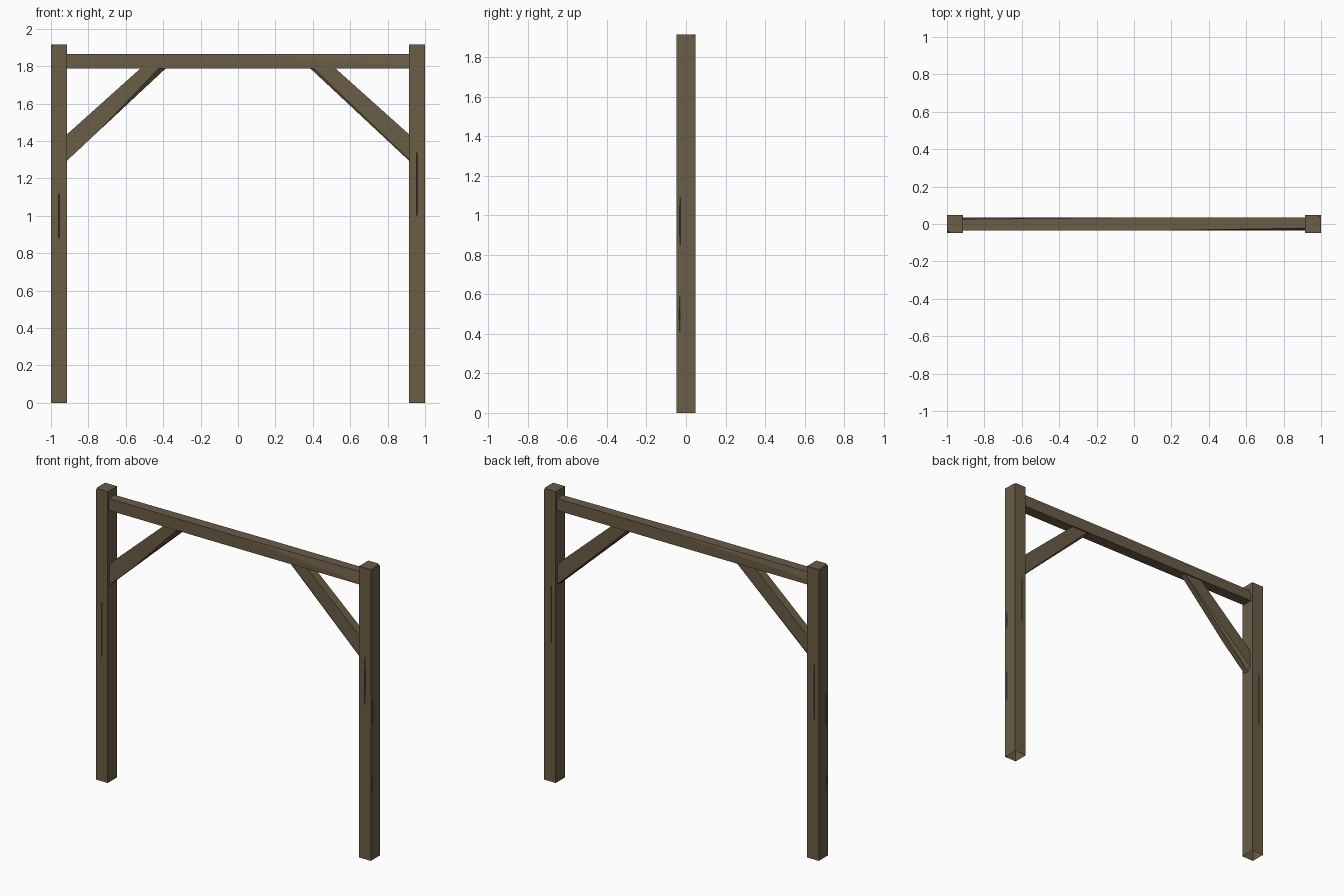
import bpy, bmesh
from mathutils import Vector, Matrix

if "Cube" in bpy.data.objects:
    bpy.data.objects.remove(bpy.data.objects["Cube"])

wood = bpy.data.materials.new("weathered_brown_wood")
wood.diffuse_color = (0.145, 0.107, 0.062, 1)
wood.use_nodes = True
wood.node_tree.nodes["Principled BSDF"].inputs["Base Color"].default_value = wood.diffuse_color


def prism(profile, y0, y1):
    """Extrude an x/z outline along y."""
    bm = bmesh.new()
    f = bm.faces.new([bm.verts.new((x, y0, z)) for x, z in profile])
    r = bmesh.ops.extrude_face_region(bm, geom=[f])
    vs = [g for g in r["geom"] if isinstance(g, bmesh.types.BMVert)]
    bmesh.ops.translate(bm, verts=vs, vec=(0, y1 - y0, 0))
    bmesh.ops.recalc_face_normals(bm, faces=bm.faces)
    return bm


def chip(bm, co, no):
    """Slice a worn flat off a corner or edge."""
    geom = bm.verts[:] + bm.edges[:] + bm.faces[:]
    r = bmesh.ops.bisect_plane(bm, geom=geom, plane_co=co,
                               plane_no=Vector(no).normalized(), clear_outer=True)
    edges = [g for g in r["geom_cut"] if isinstance(g, bmesh.types.BMEdge)]
    if edges:
        bmesh.ops.edgeloop_fill(bm, edges=edges)
    bmesh.ops.recalc_face_normals(bm, faces=bm.faces)


def to_object(bm, name):
    me = bpy.data.meshes.new(name)
    bm.to_mesh(me)
    bm.free()
    me.materials.append(wood)
    ob = bpy.data.objects.new(name, me)
    bpy.context.collection.objects.link(ob)
    return ob


def crack(ob, centre, size):
    """Cut a thin pointed split into the wood."""
    bm = bmesh.new()
    m = Matrix.Translation(centre) @ Matrix.Diagonal((*size, 1))
    bmesh.ops.create_uvsphere(bm, u_segments=4, v_segments=2, radius=1, matrix=m)
    cutter = to_object(bm, "crack_cutter")
    cutter.hide_render = True
    mod = ob.modifiers.new("crack", 'BOOLEAN')
    mod.operation, mod.solver, mod.object = 'DIFFERENCE', 'EXACT', cutter
    bpy.context.view_layer.objects.active = ob
    bpy.ops.object.modifier_apply(modifier=mod.name)
    bpy.data.objects.remove(cutter)


# Posts with chipped tops, splits, and open undersides
H, W, D = 1.915, 0.086, 0.048
for s, name in ((-1, "left_post"), (1, "right_post")):
    xs = sorted((s, s * (1 - W)))
    bm = prism([(xs[0], 0), (xs[1], 0), (xs[1], H), (xs[0], H)], -D, D)
    chip(bm, (s, s * D, H - 0.012), (s * 0.3, s * 0.35, 0.5))
    post = to_object(bm, name)
    mid = s * 0.957
    crack(post, (mid, -D, 1.0 if s < 0 else 1.17), (0.003, 0.008, 0.21 if s < 0 else 0.3))
    crack(post, (mid - 0.01, D, 1.1), (0.003, 0.008, 0.22))
    crack(post, (s, -0.03, 0.97), (0.008, 0.003, 0.17))
    crack(post, (s, -0.032, 0.5), (0.008, 0.003, 0.1))
    bm = bmesh.new()
    bm.from_mesh(post.data)
    low = [f for f in bm.faces if all(v.co.z < 1e-4 for v in f.verts)]
    bmesh.ops.delete(bm, geom=low, context='FACES_ONLY')
    bm.to_mesh(post.data)
    bm.free()

# Cross beam with lightly worn long edges
B = 0.918
bm = prism([(-B, 1.788), (B, 1.788), (B, 1.866), (-B, 1.866)], -0.036, 0.036)
chip(bm, (0.3, -0.036, 1.846), (0.015, -1, 0.2))
chip(bm, (-0.2, 0.036, 1.852), (-0.01, 1, 0.25))
to_object(bm, "cross_beam")

# Diagonal braces with worn lower edges
for s, name in ((-1, "left_brace"), (1, "right_brace")):
    bm = prism([(s * 0.916, 1.293), (s * 0.916, 1.434),
                (s * 0.52, 1.789), (s * 0.385, 1.789)], -0.028, 0.028)
    low = Vector((-s * 0.69, 0, -0.72))
    for y, t in ((-0.028, 1), (0.028, -1)):
        chip(bm, (s * 0.62, y, 1.583), low + Vector((t * 0.03, 1.2 * (1 if y > 0 else -1), t * 0.03)))
    to_object(bm, name)
